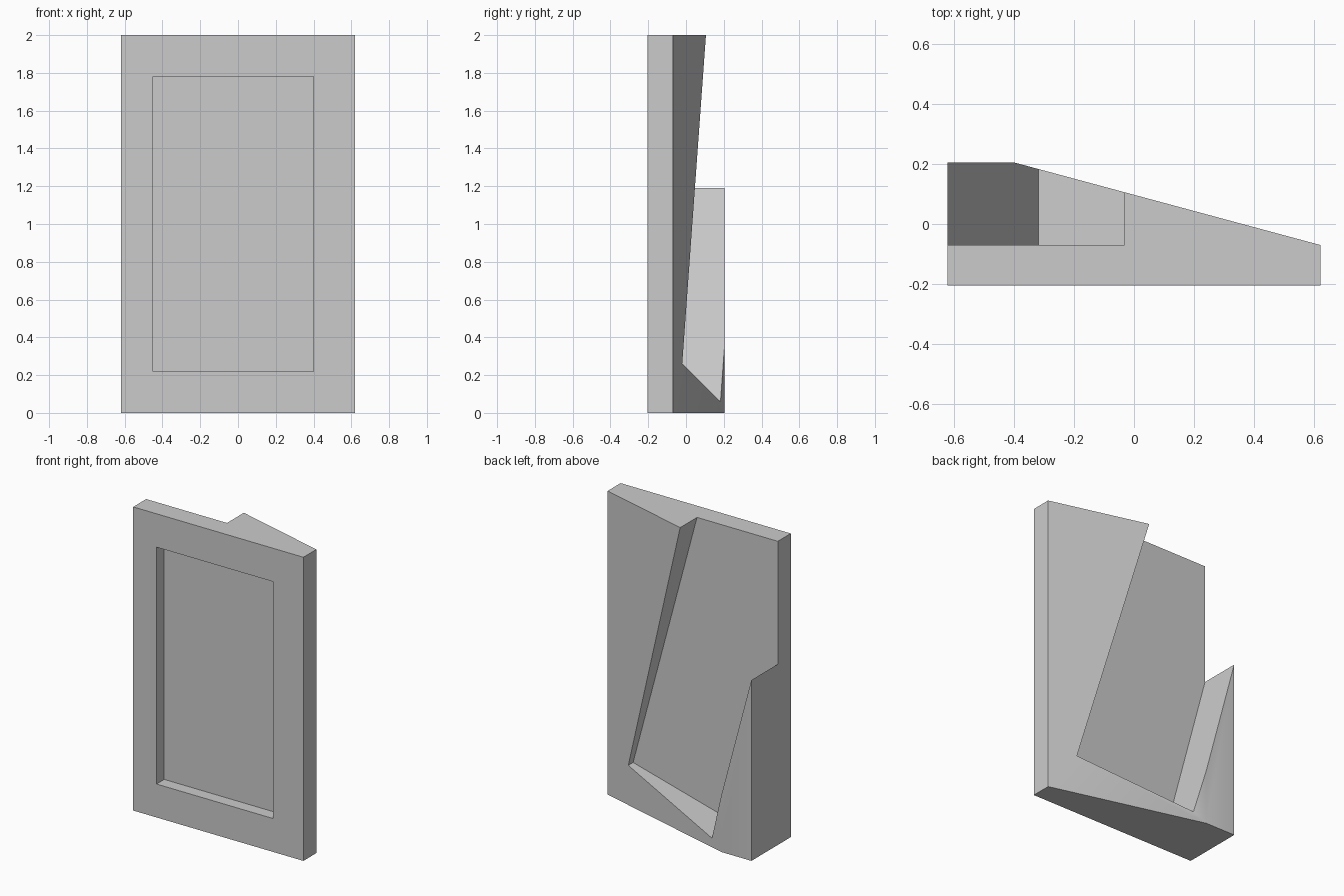
import bpy
import bmesh
import math
from mathutils import Vector

default = bpy.data.objects.get("Cube")
if default:
    bpy.data.objects.remove(default, do_unlink=True)

W, H, D = 0.62, 2.0, 0.205      # half width, height, half depth
FLOOR_Y = -0.07                 # back of the thin plate and floor of the slot
TILT = math.radians(15)

grey = bpy.data.materials.new("plain grey")
grey.use_nodes = True
colour = (0.6, 0.6, 0.6, 1)
grey.diffuse_color = colour
grey.node_tree.nodes["Principled BSDF"].inputs["Base Color"].default_value = colour


def prism(name, outline, offset):
    """Extrude a flat outline of 3D points along the offset."""
    bm = bmesh.new()
    face = bm.faces.new([bm.verts.new(p) for p in outline])
    extruded = bmesh.ops.extrude_face_region(bm, geom=[face])["geom"]
    moved = [v for v in extruded if isinstance(v, bmesh.types.BMVert)]
    bmesh.ops.translate(bm, verts=moved, vec=offset)
    bmesh.ops.recalc_face_normals(bm, faces=bm.faces)
    mesh = bpy.data.meshes.new(name)
    bm.to_mesh(mesh)
    bm.free()
    mesh.materials.append(grey)
    obj = bpy.data.objects.new(name, mesh)
    bpy.context.collection.objects.link(obj)
    return obj


def cut(target, cutter):
    """Subtract the cutter, then discard it."""
    cutter.hide_render = True
    mod = target.modifiers.new("cut", 'BOOLEAN')
    mod.operation = 'DIFFERENCE'
    mod.solver = 'EXACT'
    mod.object = cutter
    bpy.context.view_layer.objects.active = target
    bpy.ops.object.modifier_apply(modifier=mod.name)
    bpy.data.objects.remove(cutter, do_unlink=True)


# Wedge body: flat front, back rising to a thick side
profile = [(-W, -D), (W, -D), (W, FLOOR_Y), (-0.4, D), (-W, D)]
body = prism("wedge_holder", [(x, y, 0) for x, y in profile], (0, 0, H))

# Shallow rectangular recess in the front
recess = [(-0.45, 0.22), (0.4, 0.22), (0.4, 1.78), (-0.45, 1.78)]
cut(body, prism("front_recess", [(x, -D - 0.1, z) for x, z in recess], (0, 0.18, 0)))

# Tilted slot in the back, open at the top and the thick side
along = Vector((math.cos(TILT), 0, math.sin(TILT)))
up = Vector((-math.sin(TILT), 0, math.cos(TILT)))
low = Vector((-0.317, FLOOR_Y, 0.06))
side = along * 0.778
rise = up * 3
cut(body, prism("back_slot", [low, low + side, low + side + rise, low + rise], (0, 1, 0)))

# Smooth the shallow bend, keep the corners sharp
bpy.ops.object.select_all(action='DESELECT')
body.select_set(True)
bpy.context.view_layer.objects.active = body
bpy.ops.object.shade_smooth_by_angle(angle=math.radians(30))
